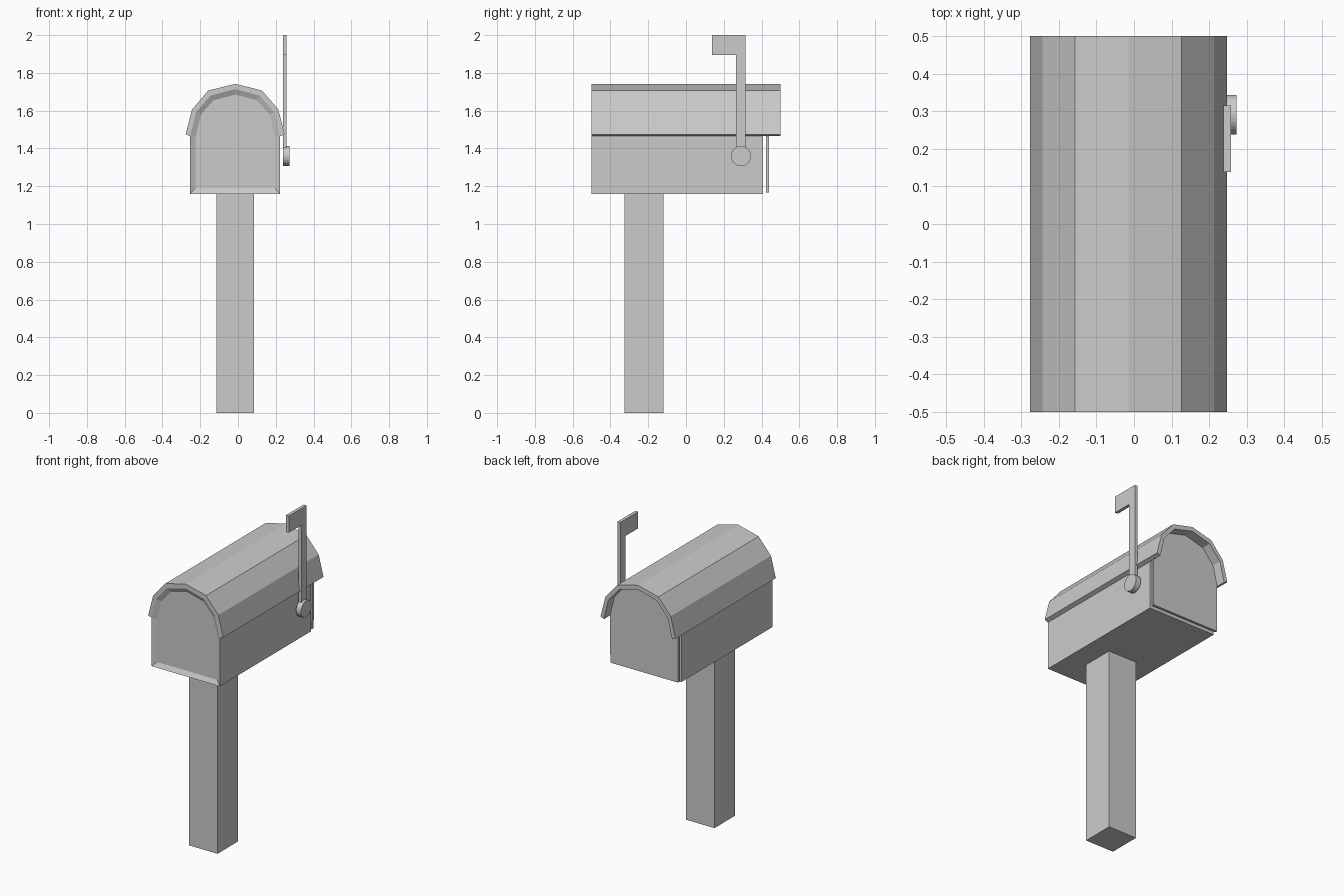
import bpy, bmesh, math
from mathutils import Matrix

if "Cube" in bpy.data.objects:
    bpy.data.objects.remove(bpy.data.objects["Cube"])

CX = -0.015  # the box is slightly off the centre line


def finish(name, bm):
    bmesh.ops.recalc_face_normals(bm, faces=bm.faces)
    mesh = bpy.data.meshes.new(name)
    bm.to_mesh(mesh)
    bm.free()
    obj = bpy.data.objects.new(name, mesh)
    bpy.context.collection.objects.link(obj)
    return obj


def extrude(name, points, move, inset=None):
    """Extrude a closed 3D outline; inset = (width, depth) recesses its first face."""
    bm = bmesh.new()
    face = bm.faces.new([bm.verts.new(p) for p in points])
    new = bmesh.ops.extrude_face_region(bm, geom=[face], use_keep_orig=True)["geom"]
    verts = [v for v in new if isinstance(v, bmesh.types.BMVert)]
    bmesh.ops.translate(bm, verts=verts, vec=move)
    bmesh.ops.recalc_face_normals(bm, faces=bm.faces)
    if inset:
        bmesh.ops.inset_individual(bm, faces=[face], thickness=inset[0], use_even_offset=True)
        bmesh.ops.translate(bm, verts=face.verts[:], vec=(0, inset[1], 0))
    return finish(name, bm)


def arch(half, y):
    """Mirror a half profile of (half width, z), ordered bottom to peak."""
    left = [(CX - w, y, z) for w, z in half]
    right = [(CX + w, y, z) for w, z in reversed(half[:-1])]
    return left + right


roof_outer = [(0.262, 1.475), (0.228, 1.607), (0.142, 1.707), (0, 1.742)]
roof_inner = [(0.238, 1.465), (0.207, 1.592), (0.130, 1.680), (0, 1.714)]

# Post
extrude("post", [(-0.115, -0.325, 0), (0.085, -0.325, 0),
                 (0.085, -0.12, 0), (-0.115, -0.12, 0)], (0, 0, 1.16))

# Box with a recessed front panel
extrude("box", arch([(0.238, 1.16)] + roof_inner, -0.5), (0, 0.907, 0), (0.028, 0.015))

# Door behind a narrow gap at the far end
extrude("door", arch([(0.236, 1.168)] + roof_inner, 0.424), (0, 0.015, 0))

# Arched roof shell overhanging the door
extrude("roof", arch(roof_outer, -0.5) + arch(roof_inner, -0.5)[::-1], (0, 1, 0))

# Flag and arm in one flat profile
extrude("flag", [(0.238, y, z) for y, z in [
    (0.265, 1.39), (0.315, 1.39), (0.315, 2.0), (0.138, 2.0),
    (0.138, 1.895), (0.265, 1.895)]], (0.02, 0, 0))

# Round flag pivot
bm = bmesh.new()
bmesh.ops.create_cone(bm, cap_ends=True, segments=32, radius1=0.053, radius2=0.053, depth=0.035,
                      matrix=Matrix.Translation((0.2555, 0.291, 1.36)) @ Matrix.Rotation(math.pi / 2, 4, 'Y'))
finish("flag_pivot", bm)
